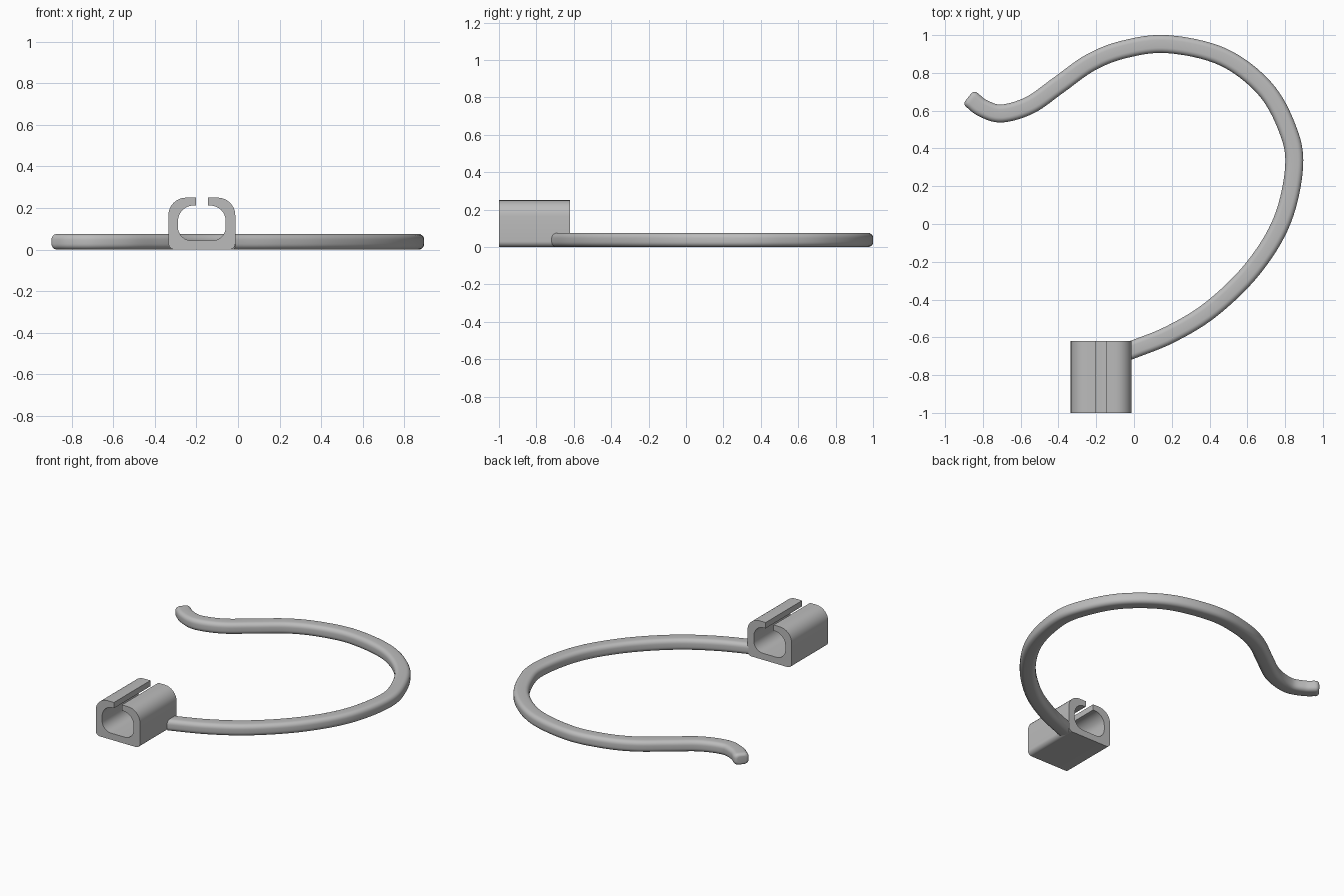
import bpy, bmesh
from math import sin, cos, radians
from mathutils import Vector

cube = bpy.data.objects.get("Cube")
if cube:
    bpy.data.objects.remove(cube, do_unlink=True)

grey = bpy.data.materials.new("plain grey")
grey.use_nodes = True
colour = (0.5, 0.5, 0.5, 1)
grey.diffuse_color = colour
grey.node_tree.nodes["Principled BSDF"].inputs["Base Color"].default_value = colour


def finish(bm, name, angle):
    bmesh.ops.recalc_face_normals(bm, faces=bm.faces)
    mesh = bpy.data.meshes.new(name)
    bm.to_mesh(mesh)
    bm.free()
    mesh.materials.append(grey)
    obj = bpy.data.objects.new(name, mesh)
    bpy.context.collection.objects.link(obj)
    bpy.ops.object.select_all(action='DESELECT')
    obj.select_set(True)
    bpy.context.view_layer.objects.active = obj
    bpy.ops.object.shade_smooth_by_angle(angle=radians(angle))


def arc(cx, cy, r, start, end, n=8):
    """Points on a circular arc, angles in degrees."""
    angles = [radians(start + (end - start) * i / n) for i in range(n + 1)]
    return [(cx + r * cos(a), cy + r * sin(a)) for a in angles]


def catmull(a, b, c, d, t):
    return 0.5 * (2 * b + (c - a) * t + (2 * a - 5 * b + 4 * c - d) * t ** 2
                  + (3 * b - a - 3 * c + d) * t ** 3)


# Clip: slotted rounded tube, right half of its profile mirrored to the left
GAP, HALF, IN_HALF = 0.029, 0.161, 0.115
TOP, IN_TOP, IN_BOTTOM = 0.25, 0.212, 0.043
outer = ([(GAP, TOP)] + arc(HALF - 0.085, TOP - 0.085, 0.085, 90, 0)
         + arc(HALF - 0.03, 0.03, 0.03, 0, -90))
inner = (arc(IN_HALF - 0.065, IN_BOTTOM + 0.065, 0.065, -90, 0)
         + arc(IN_HALF - 0.075, IN_TOP - 0.075, 0.075, 0, 90) + [(GAP, IN_TOP)])
mirror = lambda pts: [(-x, z) for x, z in reversed(pts)]
profile = outer + mirror(outer) + mirror(inner) + inner
bm = bmesh.new()
face = bm.faces.new([bm.verts.new((x - 0.174, -1, z)) for x, z in profile])
wall = bmesh.ops.extrude_face_region(bm, geom=[face])
bmesh.ops.translate(bm, vec=(0, 0.38, 0),
                    verts=[v for v in wall["geom"] if isinstance(v, bmesh.types.BMVert)])
finish(bm, "clip", 35)

# Hook arm: rounded bar swept along a smooth path
path = [Vector(p) for p in (
    (-0.03, -0.674), (0.19, -0.585), (0.41, -0.45), (0.63, -0.235), (0.785, 0.02),
    (0.848, 0.31), (0.81, 0.51), (0.69, 0.72), (0.47, 0.885), (0.18, 0.952),
    (-0.05, 0.925), (-0.23, 0.855), (-0.40, 0.735), (-0.55, 0.63), (-0.70, 0.585),
    (-0.80, 0.613), (-0.86, 0.658))]
pts = [2 * path[0] - path[1]] + path + [2 * path[-1] - path[-2]]
STEPS = 8
line = [catmull(*pts[i:i + 4], s / STEPS) for i in range(len(path) - 1) for s in range(STEPS)]
line.append(path[-1])
sizes = [1.0] * len(line)

# Rounded tip: shrinking rings past the end of the path
heading = (line[-1] - line[-2]).normalized()
for a in (25, 50, 75, 90):
    line.append(path[-1] + heading * 0.022 * sin(radians(a)))
    sizes.append(0.55 + 0.45 * cos(radians(a)))

W, H, R = 0.0475, 0.0375, 0.027
section = (arc(W - R, H - R, R, 0, 90, 5) + arc(R - W, H - R, R, 90, 180, 5)
           + arc(R - W, R - H, R, 180, 270, 5) + arc(W - R, R - H, R, 270, 360, 5))
bm = bmesh.new()
rings = []
for i, (p, size) in enumerate(zip(line, sizes)):
    d = (line[min(i + 1, len(line) - 1)] - line[max(i - 1, 0)]).normalized()
    side = Vector((d.y, -d.x))
    rings.append([bm.verts.new((*(p + side * u * size), H + v * size)) for u, v in section])
n = len(section)
for a, b in zip(rings, rings[1:]):
    for j in range(n):
        k = (j + 1) % n
        bm.faces.new((a[j], a[k], b[k], b[j]))
bm.faces.new(rings[0])
bm.faces.new(rings[-1])
finish(bm, "hook_arm", 50)
